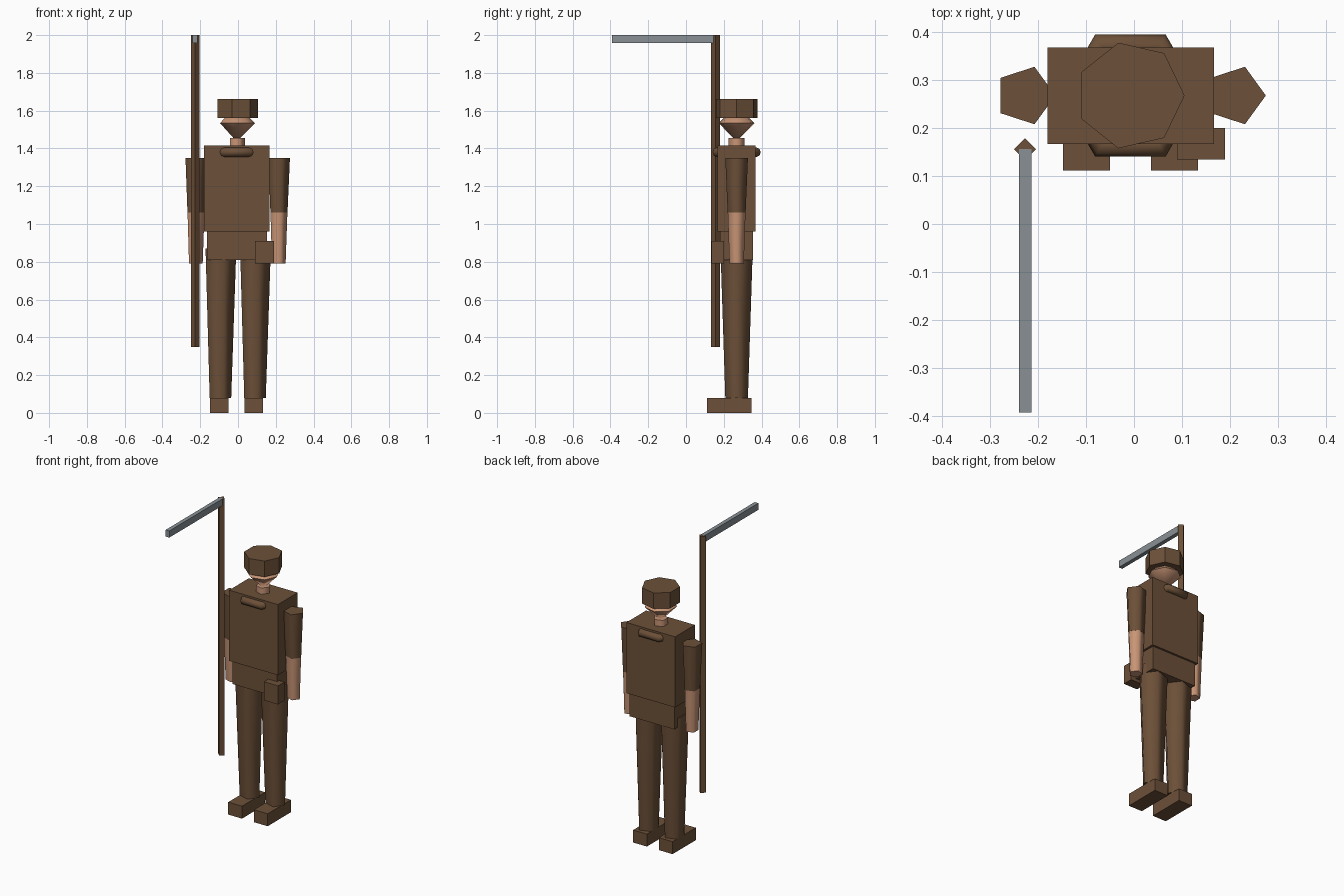
import bpy
from math import pi

cube = bpy.data.objects.get("Cube")
if cube:
    bpy.data.objects.remove(cube, do_unlink=True)

CX, CY = -0.0075, 0.268  # axis of the body


def material(name, rgb):
    m = bpy.data.materials.new(name)
    m.use_nodes = True
    color = (*rgb, 1)
    m.diffuse_color = color
    m.node_tree.nodes["Principled BSDF"].inputs["Base Color"].default_value = color
    return m


brown = material("brown_cloth", (0.15, 0.08, 0.04))
skin = material("skin", (0.58, 0.30, 0.18))
steel = material("steel", (0.25, 0.28, 0.30))


def finish(name, mat, smooth=False):
    ob = bpy.context.object
    ob.name = name
    ob.data.materials.append(mat)
    for p in ob.data.polygons:
        p.use_smooth = smooth and abs(p.normal.z) < 0.99  # end caps stay flat
    return ob


def box(name, mat, x, y, z):
    """Box from its (low, high) extents on each axis."""
    spans = (x, y, z)
    bpy.ops.mesh.primitive_cube_add(size=1, location=[(a + b) / 2 for a, b in spans])
    bpy.context.object.scale = [b - a for a, b in spans]
    bpy.ops.object.transform_apply(location=False, rotation=False, scale=True)
    return finish(name, mat)


def tube(name, mat, sides, x, y, z, r_low, r_high, smooth=False):
    """Tapered prism with one corner pointing to +x."""
    bpy.ops.mesh.primitive_cone_add(
        vertices=sides, radius1=r_low, radius2=r_high, depth=z[1] - z[0],
        location=(x, y, (z[0] + z[1]) / 2), rotation=(0, 0, -pi / 2))
    bpy.ops.object.transform_apply(location=False, rotation=True, scale=False)
    return finish(name, mat, smooth)


# Trunk
box("torso", brown, (-0.18, 0.167), (0.167, 0.368), (0.96, 1.415))
box("hips", brown, (-0.165, 0.153), (0.18, 0.355), (0.81, 0.96))
box("belt_pouch", brown, (0.09, 0.19), (0.135, 0.20), (0.79, 0.91))

# Collar ring, showing through the chest and back
bpy.ops.mesh.primitive_torus_add(
    location=(CX, CY, 1.38), major_segments=6, minor_segments=8,
    major_radius=0.122, minor_radius=0.025)
finish("collar_ring", brown, True)

# Head
tube("neck", skin, 5, CX, CY, (1.40, 1.455), 0.044, 0.044, True)
bpy.ops.mesh.primitive_uv_sphere_add(
    segments=7, ring_count=2 + 1, radius=0.097, location=(CX, CY, 1.534))
bpy.data.objects.remove(bpy.context.object, do_unlink=True)
tube("lower_face", skin, 7, CX, CY, (1.437, 1.534), 0, 0.097, True)
tube("upper_face", skin, 7, CX, CY, (1.534, 1.631), 0.097, 0, True)
tube("cap", brown, 7, CX, CY, (1.56, 1.662), 0.113, 0.113)

# Limbs
for side, s in (("left", 1), ("right", -1)):
    arm, leg = CX + s * 0.2195, CX + s * 0.0915
    tube(side + "_sleeve", brown, 5, arm, CY, (1.06, 1.35), 0.05, 0.063, True)
    tube(side + "_forearm", skin, 5, arm, CY, (0.79, 1.06), 0.040, 0.0495, True)
    tube(side + "_leg", brown, 5, leg, CY, (0.08, 0.87), 0.063, 0.09, True)
    box(side + "_shoe", brown, (leg - 0.049, leg + 0.049), (0.112, 0.348), (0, 0.08))

# Scythe
tube("scythe_pole", brown, 4, -0.227, 0.156, (0.35, 2.0), 0.023, 0.023)
box("scythe_blade", steel, (-0.24, -0.214), (-0.393, 0.156), (1.958, 2.001))
